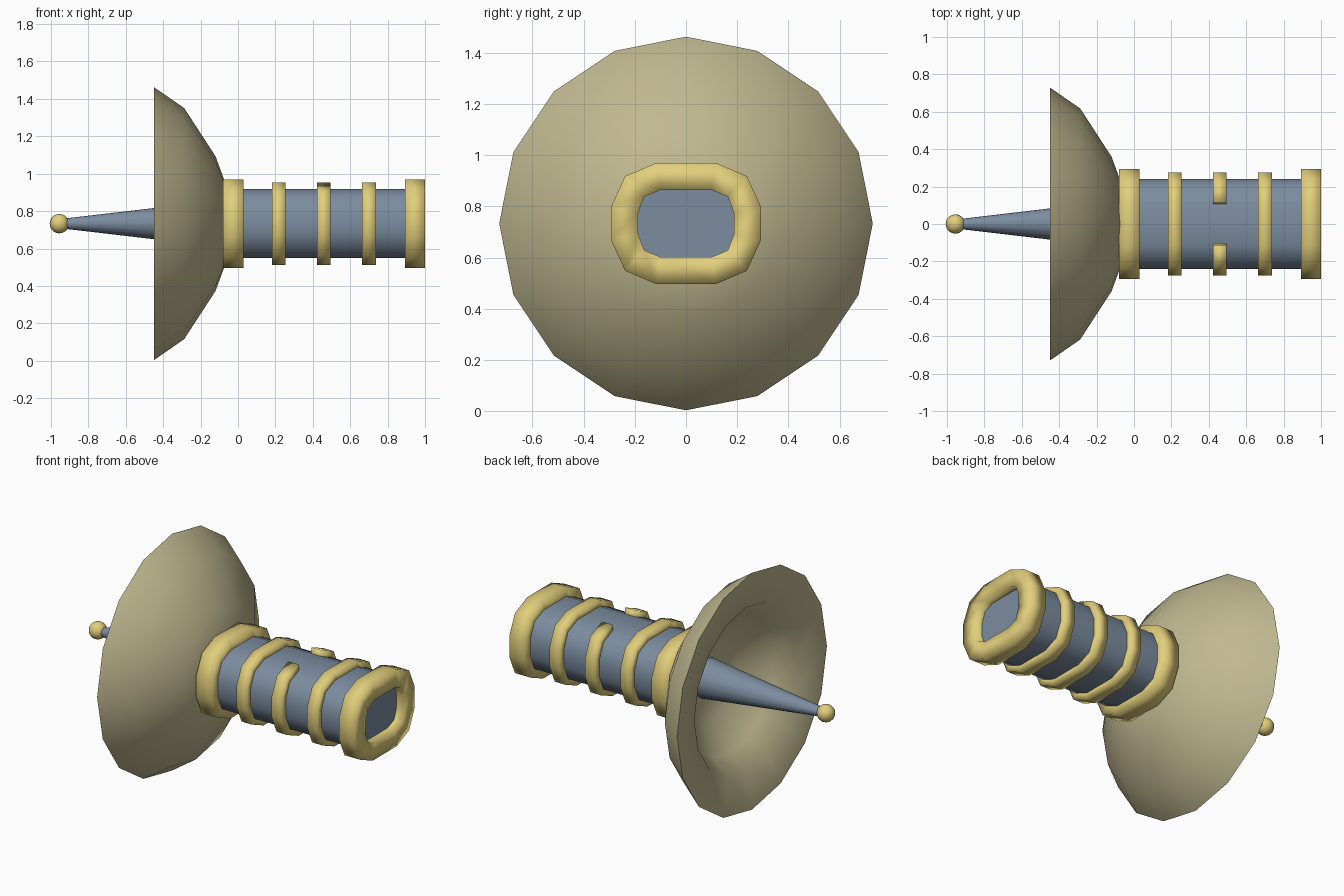
import bpy, bmesh, math
from mathutils import Matrix

if "Cube" in bpy.data.objects:
    bpy.data.objects.remove(bpy.data.objects["Cube"])

CZ = 0.733  # height of the long axis


def material(name, rgb):
    m = bpy.data.materials.new(name)
    m.diffuse_color = (*rgb, 1)
    m.use_nodes = True
    m.node_tree.nodes["Principled BSDF"].inputs["Base Color"].default_value = m.diffuse_color
    return m


BLUE = material("steel blue", (0.20, 0.265, 0.35))
GOLD = material("pale gold", (0.76, 0.62, 0.20))
TAN = material("dull tan", (0.53, 0.48, 0.28))


def finish(name, bm, mat, angle=None):
    bmesh.ops.recalc_face_normals(bm, faces=bm.faces)
    me = bpy.data.meshes.new(name)
    bm.to_mesh(me)
    bm.free()
    me.materials.append(mat)
    for p in me.polygons:
        p.use_smooth = True
    ob = bpy.data.objects.new(name, me)
    bpy.context.collection.objects.link(ob)
    if angle:
        bpy.ops.object.select_all(action='DESELECT')
        ob.select_set(True)
        bpy.context.view_layer.objects.active = ob
        bpy.ops.object.shade_smooth_by_angle(angle=math.radians(angle))
    return ob


# Twelve-sided rounded section, blended between an inner and an outer quarter
INNER = [(0.187, 0.042), (0.163, 0.105), (0.10, 0.131)]
OUTER = [(0.293, 0.065), (0.238, 0.185), (0.116, 0.237)]


def section(t):
    q = [(a + (c - a) * t, b + (d - b) * t) for (a, b), (c, d) in zip(INNER, OUTER)]
    q += [(-y, z) for y, z in reversed(q)]
    return q + [(-y, -z) for y, z in q]


def band(name, x0, x1, t0, t1, open_top=False):
    """Square-section ring around the body; open_top leaves out the top segment."""
    bm = bmesh.new()
    hoops = []
    for (yi, zi), (yo, zo) in zip(section(t0), section(t1)):
        hoops.append([bm.verts.new((x, y, CZ + z)) for x, y, z in
                      ((x0, yi, zi), (x1, yi, zi), (x1, yo, zo), (x0, yo, zo))])
    hoops = hoops[3:] + hoops[:3]  # the top flat becomes the closing segment
    n = len(hoops)
    for i in range(n - 1 if open_top else n):
        a, b = hoops[i], hoops[(i + 1) % n]
        for k in range(4):
            m = (k + 1) % 4
            bm.faces.new((a[k], a[m], b[m], b[k]))
    if open_top:
        bm.faces.new(hoops[0])
        bm.faces.new(hoops[-1])
    finish(name, bm, GOLD)


def lathe(name, profile, mat, sides, angle):
    """Revolve (x, radius) points about the long axis; radius 0 makes a tip."""
    bm = bmesh.new()
    rows = []
    for x, r in profile:
        if r == 0:
            rows.append([bm.verts.new((x, 0, CZ))] * sides)
        else:
            rows.append([bm.verts.new((x, r * math.cos(2 * math.pi * i / sides),
                                       CZ + r * math.sin(2 * math.pi * i / sides)))
                         for i in range(sides)])
    for a, b in zip(rows, rows[1:]):
        for i in range(sides):
            j = (i + 1) % sides
            bm.faces.new(list(dict.fromkeys((a[i], a[j], b[j], b[i]))))
    finish(name, bm, mat, angle)


# Main body with flat ends
bm = bmesh.new()
ends = [[bm.verts.new((x, y, CZ + z)) for y, z in section(0.5)] for x in (-0.05, 0.95)]
for i in range(12):
    j = (i + 1) % 12
    bm.faces.new((ends[0][i], ends[0][j], ends[1][j], ends[1][i]))
for e in ends:
    bm.faces.new(e)
finish("body", bm, BLUE, 50)

# Thick end collars and thinner bands
band("rear_collar", -0.08, 0.03, 0, 1)
band("front_collar", 0.893, 1.0, 0, 1)
band("band_1", 0.182, 0.254, 0.3, 0.84)
band("band_2_open", 0.422, 0.494, 0.3, 0.84, open_top=True)
band("band_3", 0.664, 0.737, 0.3, 0.84)

# Dish: outer shell, broad front lip, then a smaller inner bowl
lathe("dish", [(-0.06, 0), (-0.065, 0.21), (-0.12, 0.36), (-0.288, 0.618), (-0.45, 0.73),
               (-0.41, 0.505), (-0.30, 0.426), (-0.18, 0.25), (-0.145, 0.145), (-0.14, 0)],
      TAN, 16, 50)

# Tapered feed spike and ball tip
lathe("spike", [(-0.12, 0), (-0.12, 0.122), (-0.93, 0.027), (-0.93, 0)], BLUE, 16, 50)
bm = bmesh.new()
bmesh.ops.create_uvsphere(bm, u_segments=16, v_segments=10, radius=0.052,
                          matrix=Matrix.Translation((-0.949, 0, CZ)))
for v in bm.verts:
    v.co.x -= 0.006
finish("spike_ball", bm, GOLD)
